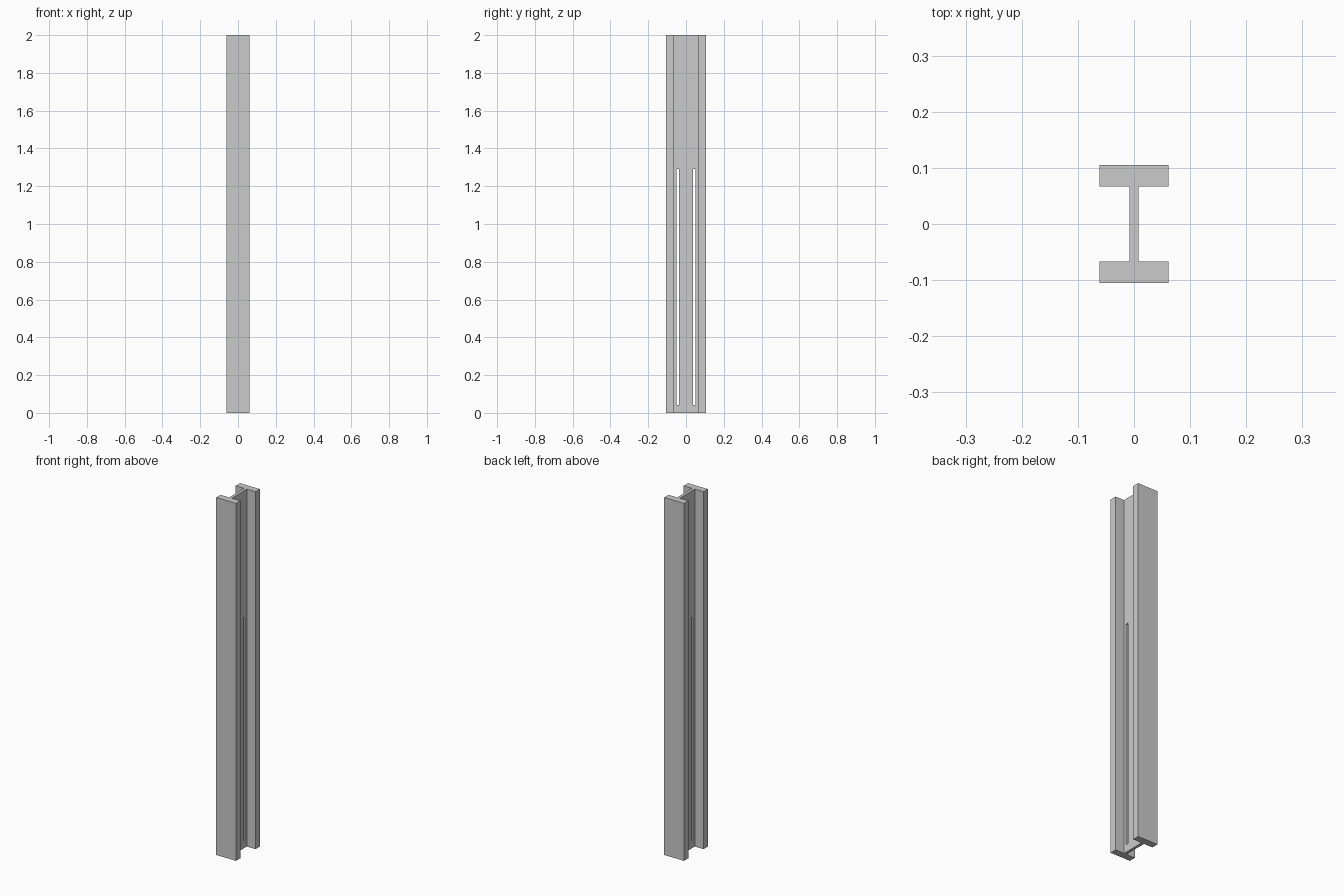
import bpy, bmesh

if "Cube" in bpy.data.objects:
    bpy.data.objects.remove(bpy.data.objects["Cube"])

HEIGHT = 2.0
FLANGE_X, FLANGE_Y = 0.0615, 0.105   # half width, outer half depth
WEB_X, WEB_Y = 0.008, 0.067          # half thickness, half depth
SLOT_Y, SLOT_W = 0.0435, 0.013       # slot centre and width
SLOT_Z0, SLOT_Z1 = 0.043, 1.29


def mesh_object(name, bm):
    bmesh.ops.recalc_face_normals(bm, faces=bm.faces[:])
    mesh = bpy.data.meshes.new(name)
    bm.to_mesh(mesh)
    bm.free()
    obj = bpy.data.objects.new(name, mesh)
    bpy.context.collection.objects.link(obj)
    return obj


def extrude_profile(name, points, z0, z1):
    bm = bmesh.new()
    face = bm.faces.new([bm.verts.new((x, y, z0)) for x, y in points])
    result = bmesh.ops.extrude_face_region(bm, geom=[face], use_keep_orig=True)
    top = [v for v in result["geom"] if isinstance(v, bmesh.types.BMVert)]
    bmesh.ops.translate(bm, verts=top, vec=(0, 0, z1 - z0))
    return mesh_object(name, bm)


# I-shaped beam: quarter outline mirrored around to the full profile
half = [(FLANGE_X, -FLANGE_Y), (FLANGE_X, -WEB_Y), (WEB_X, -WEB_Y),
        (WEB_X, WEB_Y), (FLANGE_X, WEB_Y), (FLANGE_X, FLANGE_Y)]
profile = half + [(-x, y) for x, y in reversed(half)]
beam = extrude_profile("i_beam", profile, 0, HEIGHT)

# two long slots through the web
for side in (-1, 1):
    a, b = side * SLOT_Y - SLOT_W / 2, side * SLOT_Y + SLOT_W / 2
    cutter = extrude_profile("slot_cutter",
                             [(-0.03, a), (0.03, a), (0.03, b), (-0.03, b)],
                             SLOT_Z0, SLOT_Z1)
    cutter.hide_render = True
    cutter.hide_set(True)
    cut = beam.modifiers.new("slot", 'BOOLEAN')
    cut.operation = 'DIFFERENCE'
    cut.solver = 'EXACT'
    cut.object = cutter
